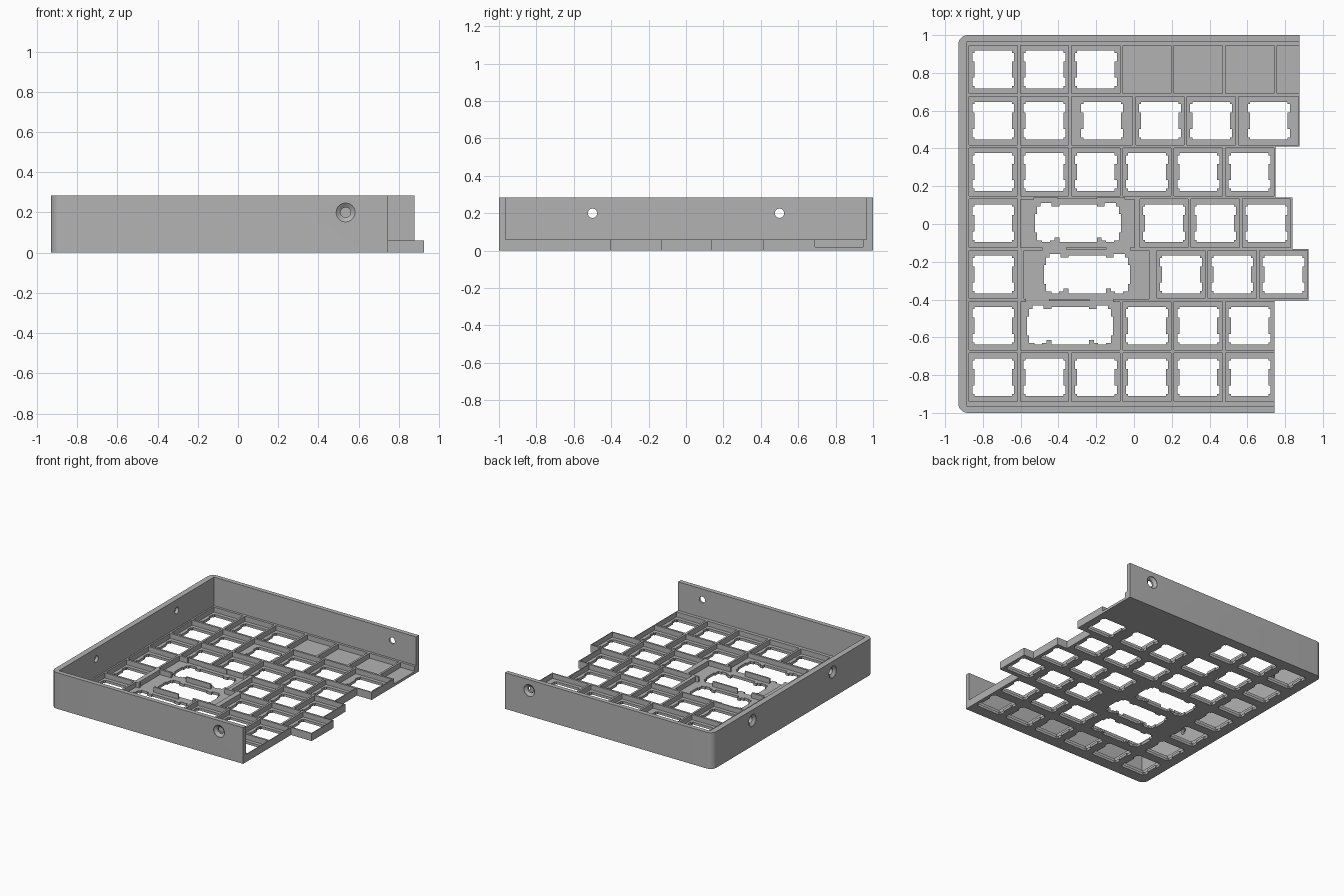
import bpy, bmesh, math
from mathutils import Matrix, Vector

if "Cube" in bpy.data.objects:
    bpy.data.objects.remove(bpy.data.objects["Cube"], do_unlink=True)

grey = bpy.data.materials.new("warm_grey_plastic")
grey.use_nodes = True
COLOR = (0.45, 0.45, 0.45, 1)
grey.diffuse_color = COLOR
grey.node_tree.nodes["Principled BSDF"].inputs["Base Color"].default_value = COLOR

PITCH = 0.2715          # key spacing
HALF = PITCH / 2
X0, Y0 = -0.881, 0.954  # corner of the key grid
RIB = 0.008             # half rib thickness
FLOOR, RIB_TOP, WALL_TOP = 0.02, 0.06, 0.285


def extrude_region(name, loops, z0, z1):
    """Solid from a flat outline; every loop after the first is a hole."""
    curve = bpy.data.curves.new(name + "_profile", "CURVE")
    curve.dimensions = "2D"
    curve.fill_mode = "BOTH"
    curve.extrude = (z1 - z0) / 2
    for loop in loops:
        spline = curve.splines.new("POLY")
        spline.points.add(len(loop) - 1)
        for point, (x, y) in zip(spline.points, loop):
            point.co = (x, y, 0, 1)
        spline.use_cyclic_u = True
    helper = bpy.data.objects.new(name + "_profile", curve)
    bpy.context.collection.objects.link(helper)
    graph = bpy.context.evaluated_depsgraph_get()
    mesh = bpy.data.meshes.new_from_object(helper.evaluated_get(graph))
    bpy.data.objects.remove(helper, do_unlink=True)
    bm = bmesh.new()
    bm.from_mesh(mesh)
    bmesh.ops.remove_doubles(bm, verts=bm.verts, dist=0.00005)
    bmesh.ops.translate(bm, verts=bm.verts, vec=(0, 0, (z0 + z1) / 2))
    bmesh.ops.recalc_face_normals(bm, faces=bm.faces)
    for face in bm.faces:
        face.smooth = False
    bm.to_mesh(mesh)
    bm.free()
    mesh.name = name
    mesh.materials.clear()
    mesh.materials.append(grey)
    obj = bpy.data.objects.new(name, mesh)
    bpy.context.collection.objects.link(obj)
    return obj


def rect(xa, xb, ya, yb):
    return [(xa, ya), (xb, ya), (xb, yb), (xa, yb)]


def arc(cx, cy, r, start, steps=8):
    return [(cx + r * math.cos(start + math.pi / 2 * i / steps),
             cy + r * math.sin(start + math.pi / 2 * i / steps)) for i in range(steps + 1)]


def switch_hole(cx, cy):
    """Square switch opening with two clip notches on each side."""
    s, w, a, b = 0.0997, 0.111, 0.043, 0.088
    right = [(s, -s), (s, -b), (w, -b), (w, -a), (s, -a),
             (s, a), (w, a), (w, b), (s, b), (s, s)]
    left = [(-x, -y) for x, y in right]
    return [(cx + x, cy + y) for x, y in right + left]


def stabilizer_hole(cx, cy):
    """Wide opening: switch square joined to two stabilizer pockets."""
    s = 0.0997
    half = [(s, -s), (s, -0.075), (0.125, -0.075), (0.125, -0.09), (0.148, -0.09),
            (0.148, -0.1), (0.19, -0.1), (0.19, -0.09), (0.217, -0.09), (0.217, -0.05),
            (0.228, -0.05), (0.228, 0.05), (0.217, 0.05), (0.217, 0.09), (0.2, 0.09),
            (0.2, 0.108), (0.14, 0.108), (0.14, 0.09), (s, 0.09), (s, s)]
    mirror = [(-x, y) for x, y in reversed(half)]
    return [(cx + x, cy + y) for x, y in half + mirror]


# Key rows: (start x, key widths) runs, with the number of switch openings
rows = [
    [(X0, [1, 1, 1, 1, 1, 1])],
    [(X0, [1, 1, 1.25, 1, 1, 1.25])],
    [(X0, [1] * 6)],
    [(X0, [1]), (0.023, [1] * 3)],
    [(X0, [1]), (0.113, [1] * 3)],
    [(X0, [1]), (X0 + 3 * PITCH, [1] * 3)],
    [(X0, [1] * 6)],
]
openings, cells = [], []
for r, runs in enumerate(rows):
    cy = Y0 - PITCH * r - HALF
    for x, widths in runs:
        for i, units in enumerate(widths):
            w = units * PITCH
            right = x + w - RIB
            if r == 1 and i == 5:
                right -= 0.006
            cells.append(rect(x + RIB, right, cy - HALF + RIB, cy + HALF - RIB))
            if r > 0 or i < 3:          # the rest of the back row is blank
                openings.append(switch_hole(x + w / 2, cy))
            x += w
for r, cx in ((3, -0.296), (4, -0.248), (5, -0.338)):
    openings.append(stabilizer_hole(cx, Y0 - PITCH * r - HALF))

# Stepped outline on the right side
front_steps = [(-0.885, -0.965), (0.745, -0.965), (0.745, -0.404), (0.925, -0.404),
               (0.925, -0.132), (0.838, -0.132), (0.838, 0.139), (0.748, 0.139),
               (0.748, 0.411), (0.877, 0.411)]
back_edge = [(0.877, 0.965), (-0.885, 0.965)]
open_cell = [(0.877, 0.69), (0.756, 0.69), (0.756, 0.946), (0.877, 0.946)]

extrude_region("switch_plate", [front_steps + back_edge] + openings, 0, FLOOR)

# Three wide keys share one merged pocket in the rib layer
wide_pocket = [
    (-0.6015, 0.131), (-0.53, 0.131), (-0.53, 0.139), (-0.05, 0.139), (-0.05, 0.131),
    (0.002, 0.131), (0.002, -0.124), (-0.02, -0.124), (-0.02, -0.14), (0.08, -0.14),
    (0.08, -0.396), (-0.11, -0.396), (-0.11, -0.412), (-0.0745, -0.412),
    (-0.0745, -0.667), (-0.6015, -0.667), (-0.6015, -0.412), (-0.573, -0.412),
    (-0.573, -0.396), (-0.582, -0.396), (-0.582, -0.14), (-0.485, -0.14),
    (-0.485, -0.124), (-0.6015, -0.124)]
extrude_region("key_ribs", [front_steps + open_cell + back_edge] + cells + [wide_pocket],
               FLOOR, RIB_TOP)

# Short free-standing ribs between the wide keys
for i, (xa, xb, y) in enumerate([(-0.405, -0.195, 0.139), (-0.36, -0.145, -0.13),
                                 (-0.45, -0.235, -0.402)]):
    extrude_region(f"wide_key_rib_{i + 1}", [rect(xa, xb, y - 0.006, y + 0.006)],
                   FLOOR, RIB_TOP)

# Outer wall on three sides with rounded left corners
R = 0.05
wall_loop = ([(0.877, 0.965), (0.877, 1)]
             + arc(-0.93 + R, 1 - R, R, math.pi / 2)
             + arc(-0.93 + R, -1 + R, R, math.pi)
             + [(0.745, -1), (0.745, -0.965), (-0.885, -0.965), (-0.885, 0.965)])
wall = extrude_region("outer_wall", [wall_loop], 0, WALL_TOP)


def countersink_cutter(location, inward):
    """Revolved cutter: wide mouth, tapered seat and straight bore."""
    bm = bmesh.new()
    sides, rings = 32, []
    for radius, depth in ((0.047, -0.02), (0.047, 0.004), (0.025, 0.02), (0.025, 0.1)):
        rings.append([bm.verts.new((radius * math.cos(math.tau * k / sides),
                                    radius * math.sin(math.tau * k / sides), depth))
                      for k in range(sides)])
    for low, high in zip(rings, rings[1:]):
        for k in range(sides):
            n = (k + 1) % sides
            bm.faces.new((low[k], low[n], high[n], high[k]))
    bm.faces.new(rings[0][::-1])
    bm.faces.new(rings[-1])
    turn = Vector(inward).to_track_quat("Z", "Y").to_matrix().to_4x4()
    bm.transform(Matrix.Translation(location) @ turn)
    bmesh.ops.recalc_face_normals(bm, faces=bm.faces)
    mesh = bpy.data.meshes.new("screw_hole_cutter")
    bm.to_mesh(mesh)
    bm.free()
    mesh.materials.append(grey)
    obj = bpy.data.objects.new("screw_hole_cutter", mesh)
    bpy.context.collection.objects.link(obj)
    obj.hide_render = True
    return obj


# Screw holes through the walls
cutters = [countersink_cutter(p, d) for p, d in (
    ((0.535, -1, 0.2), (0, 1, 0)), ((0.667, 1, 0.2), (0, -1, 0)),
    ((-0.93, 0.5, 0.2), (1, 0, 0)), ((-0.93, -0.5, 0.2), (1, 0, 0)))]
for cutter in cutters:
    mod = wall.modifiers.new("screw_hole", "BOOLEAN")
    mod.operation, mod.solver, mod.object = "DIFFERENCE", "EXACT", cutter
bpy.context.view_layer.update()
graph = bpy.context.evaluated_depsgraph_get()
cut_mesh = bpy.data.meshes.new_from_object(wall.evaluated_get(graph))
wall.modifiers.clear()
wall.data = cut_mesh
for cutter in cutters:
    bpy.data.objects.remove(cutter, do_unlink=True)

# Smooth the rounded corners and bores, keep real edges sharp
bpy.ops.object.select_all(action="DESELECT")
wall.select_set(True)
bpy.context.view_layer.objects.active = wall
bpy.ops.object.shade_smooth_by_angle(angle=math.radians(30))
